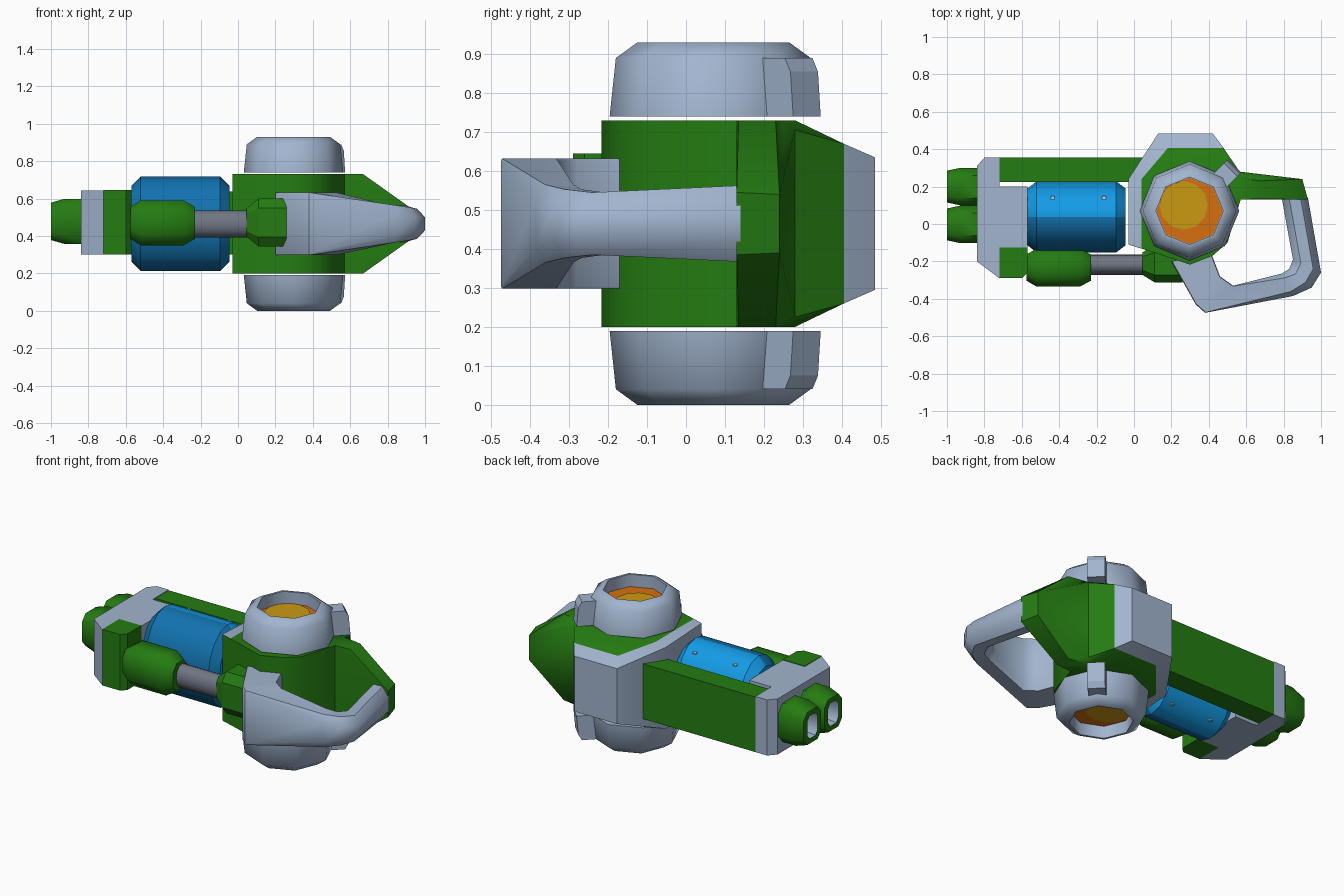
import bpy, bmesh, math
from mathutils import Vector

cube = bpy.data.objects.get("Cube")
if cube:
    bpy.data.objects.remove(cube, do_unlink=True)

MID = 0.465  # height of the symmetry plane


def material(name, rgb):
    m = bpy.data.materials.new(name)
    m.use_nodes = True
    m.diffuse_color = (*rgb, 1)
    bsdf = next(n for n in m.node_tree.nodes if n.type == 'BSDF_PRINCIPLED')
    bsdf.inputs["Base Color"].default_value = (*rgb, 1)
    return m


GREEN = material("leaf green", (0.018, 0.2, 0.006))
GREY = material("pale blue grey", (0.36, 0.46, 0.62))
STEEL = material("dark steel", (0.16, 0.18, 0.23))
LIGHT = material("bright blue", (0.007, 0.34, 0.82))
DARK = material("deep blue", (0.006, 0.17, 0.43))
ORANGE = material("orange", (0.68, 0.16, 0.005))
YELLOW = material("amber yellow", (0.6, 0.32, 0.006))
WHITE = material("pale rivet", (0.6, 0.8, 0.93))


def build(name, verts, faces, mats, angle=40):
    """faces: list of (vertex indices, material index)"""
    bm = bmesh.new()
    vs = [bm.verts.new(v) for v in verts]
    for ids, mi in faces:
        bm.faces.new([vs[i] for i in ids]).material_index = mi
    bmesh.ops.remove_doubles(bm, verts=bm.verts, dist=0.0005)
    bmesh.ops.recalc_face_normals(bm, faces=bm.faces)
    me = bpy.data.meshes.new(name)
    bm.to_mesh(me)
    bm.free()
    for m in mats:
        me.materials.append(m)
    ob = bpy.data.objects.new(name, me)
    bpy.context.collection.objects.link(ob)
    bpy.ops.object.select_all(action='DESELECT')
    ob.select_set(True)
    bpy.context.view_layer.objects.active = ob
    bpy.ops.object.shade_smooth_by_angle(angle=math.radians(angle))
    return ob


def skin(name, rings, mats, rule=None, angle=40):
    """Join equal rings into a closed tube; rule(ring, side) gives the material."""
    n, last = len(rings[0]), len(rings) - 1
    rule = rule or (lambda r, s: 0)
    faces = [([r * n + s, r * n + (s + 1) % n, (r + 1) * n + (s + 1) % n, (r + 1) * n + s], rule(r, s))
             for r in range(last) for s in range(n)]
    faces.append((list(range(n)), rule(0, 0)))
    faces.append((list(range(last * n, last * n + n)), rule(last, 0)))
    return build(name, [v for ring in rings for v in ring], faces, mats, angle)


def bevelled(a, b, h, c, z=MID):
    """Upright rectangle from plan point a to b, half height h, corners cut by c."""
    a, b = Vector(a), Vector(b)
    ts = [(c, 1), (1 - c, 1), (1, 1 - 2 * c), (1, 2 * c - 1), (1 - c, -1), (c, -1), (0, 2 * c - 1), (0, 1 - 2 * c)]
    return [(*a.lerp(b, t), z + h * u) for t, u in ts]


def along_x(name, sections, y, mats, c, z=MID, rule=None, angle=50):
    return skin(name, [bevelled((x, y - w), (x, y + w), h, c, z) for x, w, h in sections], mats, rule, angle)


def oval(x, y, ry, rz, n):
    return [(x, y + ry * math.cos(math.tau * i / n), MID + rz * math.sin(math.tau * i / n)) for i in range(n)]


def prism(name, plan, z0, z1, mat):
    return skin(name, [[(x, y, z) for x, y in plan] for z in (z0, z1)], [mat], angle=20)


def rect(x0, x1, y0, y1):
    return [(x0, y0), (x1, y0), (x1, y1), (x0, y1)]


# Main body: outer edge, colour border and flat top edge for each plan point
H = 0.265
plan = [
    ((-.03, -.11, H), (.04, -.13, H), (.04, -.13)),
    ((-.03, .24, .25), (.04, .24, H), (.05, .25)),
    ((.13, .485, .17), (.18, .405, .205), (.2, .28)),
    ((.42, .485, .17), (.4, .405, .205), (.42, .28)),
    ((.48, .405, .205), (.48, .405, .205), (.5, .28)),
    ((.565, .28, .24), (.565, .28, .24), (.55, .25)),
    ((.9, .24, .075), (.9, .24, .075), (.67, .23)),
    ((.93, .13, .08), (.93, .13, .08), (.67, .135)),
]
for x, y in [(.57, .13), (.5, -.1), (.42, -.17), (.3, -.217), (.1, -.15)]:
    plan.append(((x, y, H), (x, y, H), (x, y)))
top = [[(*p[2], MID + H) for p in plan]]
top += [[(p[k][0], p[k][1], MID + p[k][2]) for p in plan] for k in (1, 0)]
rings = top + [[(x, y, 2 * MID - z) for x, y, z in ring] for ring in reversed(top)]
skin("body", rings, [GREEN, GREY], lambda r, s: int(s < 4 and r in (1, 2, 3)))

# Handle: square post that turns into a rounded grip
path = [((.2, -.2), (.41, -.15), .167, .02), ((.33, -.43), (.46, -.28), .167, .02),
        ((.38, -.475), (.53, -.33), .167, .02), ((.85, -.385), (.79, -.265), .1, .2),
        ((.95, -.34), (.83, -.24), .088, .28), ((1, -.26), (.85, -.19), .08, .28),
        ((.93, .14), (.79, .14), .098, .28)]
skin("handle", [bevelled(*p) for p in path], [GREY], angle=46)

# Turret caps above and below, each with a tab and a glowing lens
CX, CY = .297, .07
for side, label in ((1, "upper"), (-1, "lower")):
    def flip(z):
        return MID + side * z

    def disc(r, z, n=8, x=CX, y=CY):
        return [(x + r * math.cos(math.tau * i / n), y + r * math.sin(math.tau * i / n), flip(z)) for i in range(n)]

    profile = [(.2, .275), (.266, .275), (.25, .425), (.195, .465), (.18, .465), (.18, .385)]
    skin(label + "_cap", [disc(r, z) for r, z in profile], [GREY], angle=50)
    skin(label + "_lens", [disc(.178, z) for z in (.38, .39)], [ORANGE])
    skin(label + "_lens_glow", [disc(.13, z, 12, .265, .1) for z in (.388, .394)], [YELLOW])
    d, t = Vector((.707, .707)), Vector((-.707, .707))
    tab = []
    for outer, z in ((.34, .275), (.33, .39), (.31, .425)):
        ring = [d * r + t * w for r, w in ((.2, -.05), (outer, -.05), (outer, .05), (.2, .05))]
        tab.append([(CX + p.x, CY + p.y, flip(z)) for p in ring])
    skin(label + "_tab", tab, [GREY], angle=15)

# Tank with two shades of blue and small rivets
TY, RY, RZ = .038, .19, .253
ends = [(-.57, .8), (-.52, 1), (-.095, 1), (-.045, .8)]
skin("tank", [oval(x, TY, RY * k, RZ * k, 16) for x, k in ends], [LIGHT, DARK],
     lambda r, s: int(4 <= s < 12), angle=35)
for x in (-.435, -.16):
    for side, label in ((1, "upper"), (-1, "lower")):
        z = MID + side * .212
        prism(label + "_rivet", rect(x - .01, x + .01, .125, .15), z - .004, z + .004, WHITE)

# Rear plate, side bar and lug
prism("end_plate", [(-.84, .31), (-.8, .355), (-.72, .355), (-.72, .2), (-.57, .2), (-.57, -.125),
                    (-.72, -.125), (-.72, -.29), (-.84, -.2)], .3, .642, GREY)
prism("side_bar", rect(-.72, .12, .225, .355), .3, .638, GREEN)
prism("lug", [(-.72, -.29), (-.6, -.29), (-.57, -.26), (-.57, -.125), (-.72, -.125)], .3, .645, GREEN)

# Twin nozzles with grey recesses
for y in (-.002, .2):
    along_x("nozzle", [(-.83, .1, .12), (-.93, .1, .12), (-1, .085, .1), (-1, .05, .07), (-.93, .04, .06)],
            y, [GREEN, GREY], .2, .478, lambda r, s: int(r >= 3))

# Piston: sleeve, rod and socket
along_x("piston_sleeve", [(-.575, .07, .085), (-.52, .102, .12), (-.29, .102, .12), (-.23, .07, .085)],
        -.233, [GREEN], .25, .47)
skin("piston_rod", [oval(x, -.217, .055, .072, 12) for x in (-.25, .06)], [STEEL])
along_x("piston_socket", [(.045, .06, .075), (.11, .1, .128), (.26, .1, .128)], -.212, [GREEN], .2, .472, angle=30)
